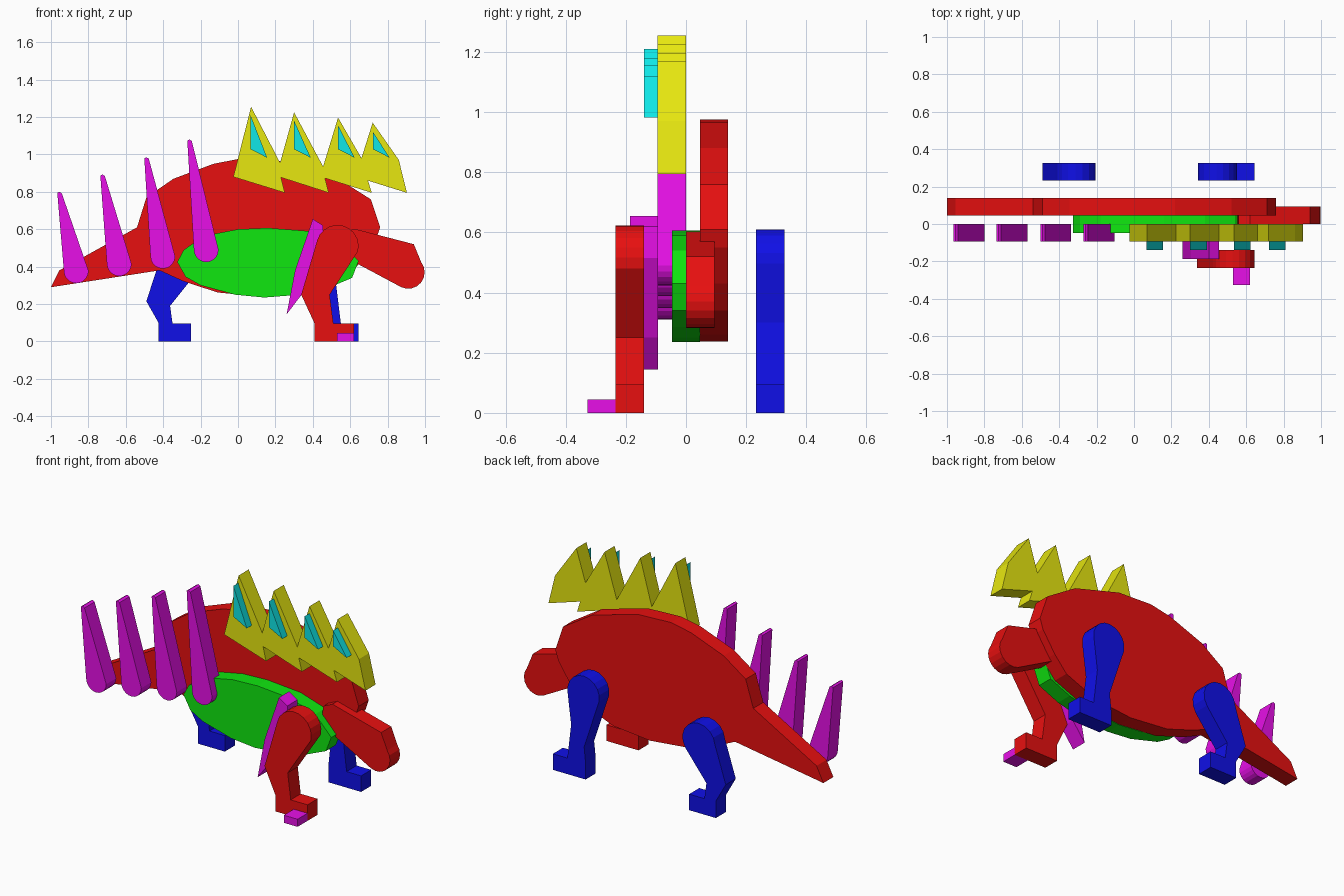
import bpy, bmesh, math

T = 0.094  # thickness of every flat slab


def material(name, rgb):
    m = bpy.data.materials.new(name)
    m.diffuse_color = (*rgb, 1)
    return m


LOW, HIGH = 0.005, 0.8
RED = material("red", (HIGH, LOW, LOW))
GREEN = material("green", (LOW, HIGH, LOW))
BLUE = material("blue", (LOW, LOW, HIGH))
YELLOW = material("yellow", (HIGH, HIGH, LOW))
CYAN = material("cyan", (LOW, HIGH, HIGH))
MAGENTA = material("magenta", (HIGH, LOW, HIGH))


def slab(name, outline, y, mat, thick=T):
    """Extrude an x-z outline backwards from the plane y."""
    bm = bmesh.new()
    face = bm.faces.new([bm.verts.new((x, y, z)) for x, z in outline])
    ext = bmesh.ops.extrude_face_region(bm, geom=[face])
    verts = [v for v in ext["geom"] if isinstance(v, bmesh.types.BMVert)]
    bmesh.ops.translate(bm, verts=verts, vec=(0, thick, 0))
    bmesh.ops.recalc_face_normals(bm, faces=bm.faces)
    me = bpy.data.meshes.new(name)
    bm.to_mesh(me)
    bm.free()
    me.materials.append(mat)
    ob = bpy.data.objects.new(name, me)
    bpy.context.collection.objects.link(ob)
    return ob


def arc(cx, cz, r, a0, a1, n=10):
    """Points on a circle from angle a0 to a1 in degrees."""
    angles = [math.radians(a0 + (a1 - a0) * i / n) for i in range(n + 1)]
    return [(cx + r * math.cos(a), cz + r * math.sin(a)) for a in angles]


# Body and tail
slab("body_and_tail", [
    (-1, 0.29), (-0.955, 0.38), (-0.54, 0.61), (-0.49, 0.77), (-0.345, 0.87),
    (-0.13, 0.95), (0.0, 0.975), (0.22, 0.965), (0.52, 0.88), (0.71, 0.76),
    (0.76, 0.61), (0.74, 0.55), (0.66, 0.43), (0.58, 0.34), (0.38, 0.26),
    (0.14, 0.237), (-0.11, 0.262), (-0.30, 0.325), (-0.42, 0.38)], 0.046, RED)

# Belly
slab("belly", [
    (-0.325, 0.425), (-0.29, 0.49), (-0.18, 0.565), (0, 0.6), (0.16, 0.607),
    (0.38, 0.59), (0.54, 0.54), (0.645, 0.43), (0.61, 0.34), (0.48, 0.285),
    (0.33, 0.25), (0.14, 0.235), (-0.015, 0.25), (-0.2, 0.3),
    (-0.28, 0.345)], -0.047, GREEN)

# Head with rounded snout
slab("head", [(0.63, 0.42), (0.55, 0.50), (0.56, 0.575), (0.62, 0.603)]
     + [(0.94, 0.52)] + arc(0.91, 0.37, 0.088, 38, -115, 8), 0.0, RED)

# Back crest and its inlaid triangles
slab("back_crest", [
    (-0.025, 0.88), (0.07, 1.255), (0.225, 0.955), (0.30, 1.225),
    (0.455, 0.935), (0.535, 1.197), (0.66, 0.98), (0.72, 1.17), (0.86, 0.97),
    (0.903, 0.795), (0.695, 0.86), (0.715, 0.795), (0.465, 0.873),
    (0.485, 0.795), (0.23, 0.877), (0.25, 0.795)], -T, YELLOW)
for i, (x, top) in enumerate([(0.067, 1.21), (0.30, 1.18), (0.535, 1.155), (0.722, 1.12)]):
    slab(f"crest_inlay_{i + 1}", [(x, top), (x, 1.028), (x + 0.089, 0.982)],
         -0.14, CYAN)

# Tail spikes, rounded at the foot
for i, (tx, tz, bx, bz) in enumerate([
        (-0.955, 0.80, -0.865, 0.377), (-0.725, 0.893, -0.635, 0.415),
        (-0.49, 0.985, -0.402, 0.455), (-0.26, 1.08, -0.17, 0.49)]):
    slab(f"tail_spike_{i + 1}", [(tx - 0.011, tz - 0.006), (tx, tz), (tx + 0.013, tz - 0.008)][::-1]
         + arc(bx, bz, 0.066, 180, 360), -T, MAGENTA)

# Blade behind the near foreleg
slab("shoulder_blade_spike", [
    (0.40, 0.655), (0.455, 0.62), (0.455, 0.515), (0.34, 0.25), (0.26, 0.145),
    (0.305, 0.38)], -0.187, MAGENTA)

# Near foreleg and toe
slab("near_foreleg", arc(0.532, 0.51, 0.113, -15, 165)
     + [(0.338, 0.25), (0.41, 0.095), (0.41, 0), (0.62, 0), (0.62, 0.095),
        (0.51, 0.095), (0.49, 0.25)], -0.234, RED)
slab("near_toe", [(0.53, 0), (0.62, 0), (0.62, 0.045), (0.53, 0.045)], -0.327, MAGENTA)

# Far legs
slab("far_foreleg", arc(0.445, 0.505, 0.105, -5, 190)
     + [(0.44, 0.19), (0.43, 0.095), (0.43, 0), (0.645, 0), (0.645, 0.095),
        (0.55, 0.095), (0.525, 0.30)], 0.233, BLUE)
slab("far_hind_leg", arc(-0.312, 0.425, 0.107, -35, 175)
     + [(-0.49, 0.215), (-0.425, 0.10), (-0.425, 0), (-0.25, 0),
        (-0.25, 0.095), (-0.35, 0.095), (-0.363, 0.19)], 0.233, BLUE)
